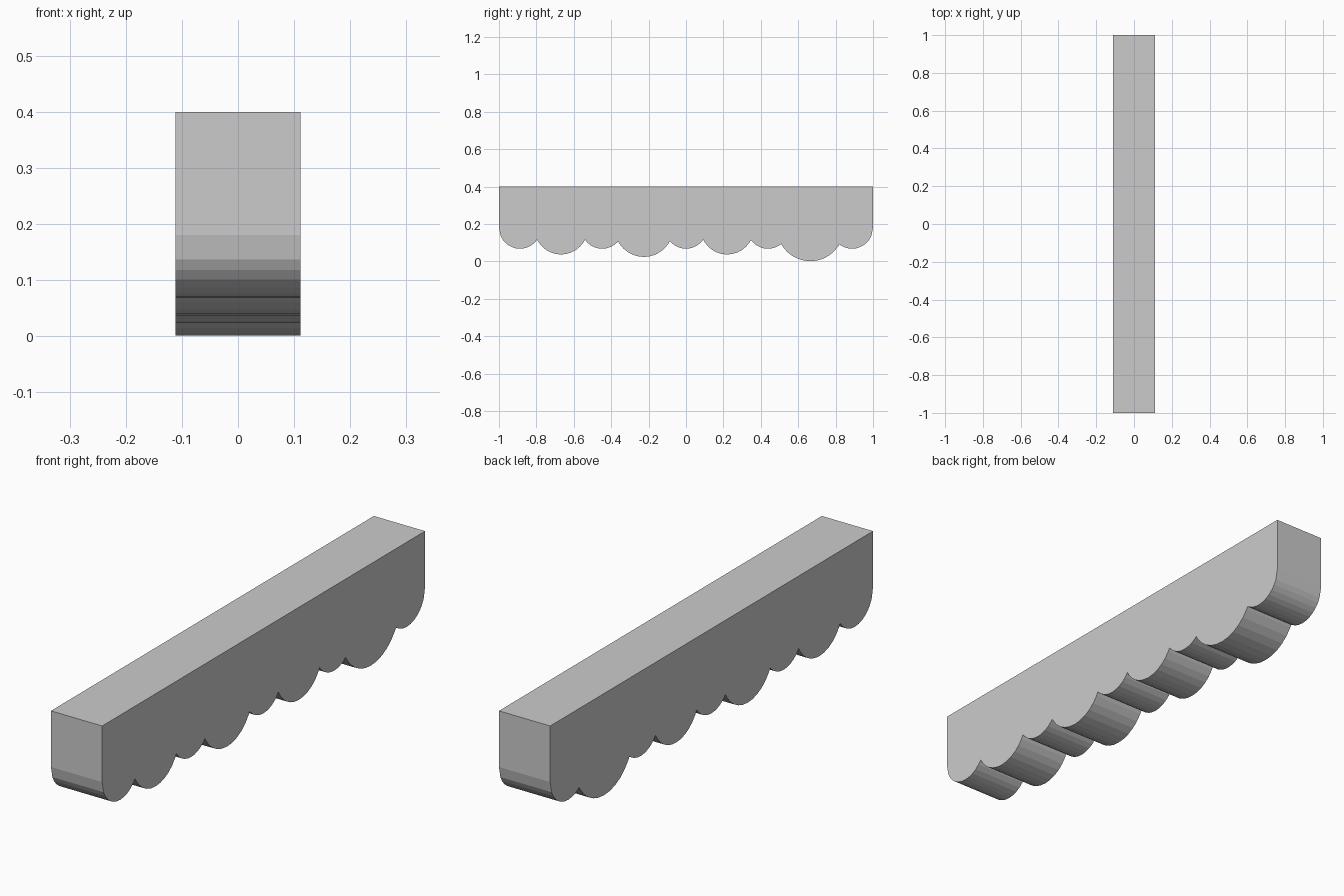
import bpy, bmesh
from math import sin, cos, pi

if "Cube" in bpy.data.objects:
    bpy.data.objects.remove(bpy.data.objects["Cube"])

HALF_W, TOP, AXIS = 0.111, 0.40, 0.18

# Scallops along the lower edge: (y centre, radius), all centred at one height
scallops = [(-0.888, 0.112), (-0.668, 0.143), (-0.448, 0.112), (-0.225, 0.156),
            (0.0, 0.112), (0.22, 0.143), (0.438, 0.112), (0.665, 0.179), (0.888, 0.112)]


def cusp(a, b):
    """Lower crossing point of two neighbouring scallops."""
    (y1, r1), (y2, r2) = a, b
    d = y2 - y1
    t = (d * d + r1 * r1 - r2 * r2) / (2 * d)
    return y1 + t, AXIS - max(r1 * r1 - t * t, 0) ** 0.5


# Side profile: straight top and ends, scalloped underside
cusps = [cusp(a, b) for a, b in zip(scallops, scallops[1:])]
profile = [(-1, TOP), (-1, AXIS)]
for i, (yc, r) in enumerate(scallops):
    lo = cusps[i - 1][0] if i else -0.9999
    hi = cusps[i][0] if i < len(cusps) else 0.9999
    for k in range(17):
        y = yc - r * cos(pi * k / 16)
        if lo + 0.003 < y < hi - 0.003:
            profile.append((y, AXIS - r * sin(pi * k / 16)))
    if i < len(cusps):
        profile.append(cusps[i])
profile += [(1, AXIS), (1, TOP)]

# Extrude the profile across the width
bm = bmesh.new()
face = bm.faces.new([bm.verts.new((-HALF_W, y, z)) for y, z in profile])
ext = bmesh.ops.extrude_face_region(bm, geom=[face], use_keep_orig=True)
moved = [v for v in ext["geom"] if isinstance(v, bmesh.types.BMVert)]
bmesh.ops.translate(bm, verts=moved, vec=(2 * HALF_W, 0, 0))
bmesh.ops.recalc_face_normals(bm, faces=bm.faces)
mesh = bpy.data.meshes.new("scalloped_beam")
bm.to_mesh(mesh)
bm.free()
beam = bpy.data.objects.new("scalloped_beam", mesh)
bpy.context.collection.objects.link(beam)
